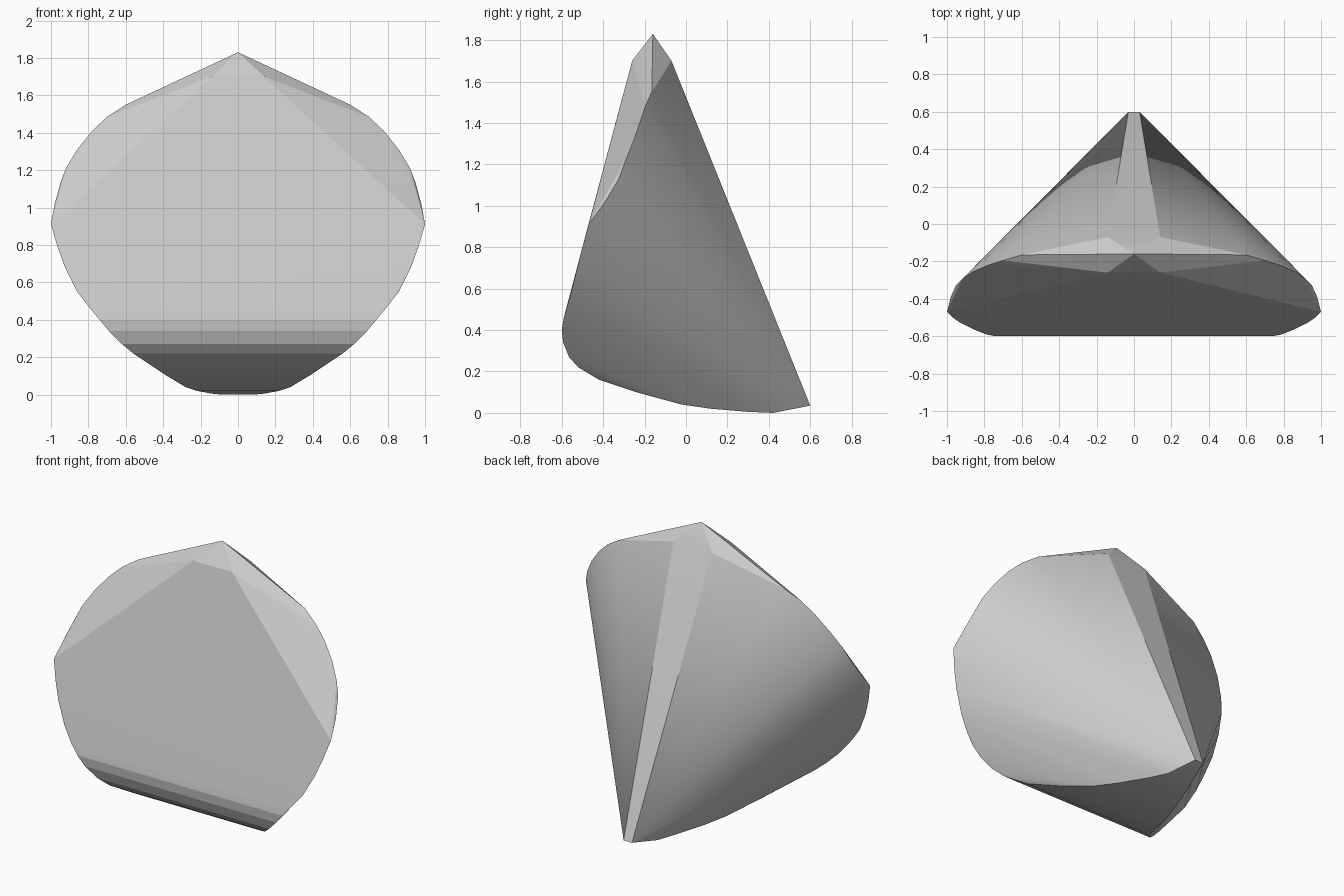
import bpy, bmesh, math

if "Cube" in bpy.data.objects:
    bpy.data.objects.remove(bpy.data.objects["Cube"])

# Outline stations of the right half: (x, y, z)
crown = [(0, -0.16, 1.83), (0.14, -0.26, 1.70), (0.14, -0.07, 1.70)]
upper_rim = [(0.60, -0.165, 1.55), (0.70, -0.195, 1.485), (0.78, -0.22, 1.41),
             (0.86, -0.255, 1.31), (0.92, -0.295, 1.21), (0.95, -0.325, 1.13),
             (0.98, -0.39, 1.02), (1.00, -0.47, 0.91)]
lower_rim = [(0.965, -0.503, 0.79), (0.925, -0.53, 0.68), (0.86, -0.562, 0.55),
             (0.79, -0.59, 0.46), (0.74, -0.60, 0.40), (0.69, -0.593, 0.34),
             (0.62, -0.565, 0.27), (0.56, -0.52, 0.22), (0.47, -0.42, 0.16),
             (0.38, -0.24, 0.10), (0.28, -0.02, 0.04), (0.22, 0.12, 0.02),
             (0.14, 0.30, 0.005), (0.09, 0.42, 0.0)]
tail = [(0.03, 0.60, 0.035)]

# Tapered shell stretched over the mirrored outline
bm = bmesh.new()
for x, y, z in crown + upper_rim + lower_rim + tail:
    for s in ((1, -1) if x else (1,)):
        bm.verts.new((s * x, y, z))
hull = bmesh.ops.convex_hull(bm, input=bm.verts)
loose = [v for v in bm.verts if not v.link_faces]
bmesh.ops.delete(bm, geom=loose, context='VERTS')
bmesh.ops.dissolve_limit(bm, angle_limit=math.radians(1.0),
                         verts=bm.verts, edges=bm.edges)
bmesh.ops.recalc_face_normals(bm, faces=bm.faces)

mesh = bpy.data.meshes.new("tapered_shell")
bm.to_mesh(mesh)
bm.free()
shell = bpy.data.objects.new("tapered_shell", mesh)
bpy.context.collection.objects.link(shell)
bpy.context.view_layer.objects.active = shell
shell.select_set(True)
bpy.ops.object.shade_smooth_by_angle(angle=math.radians(15))
